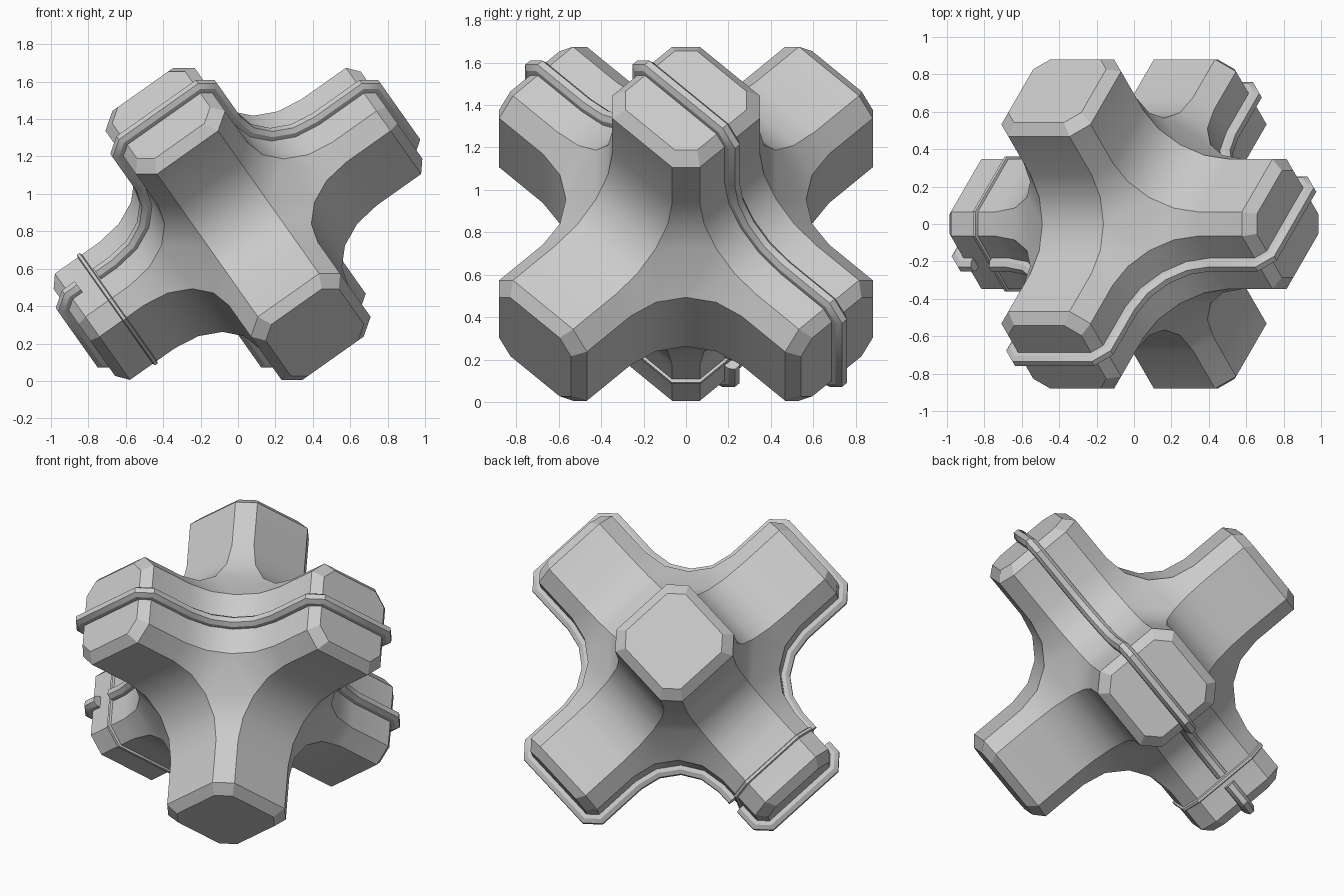
import bpy, bmesh
from math import sin, cos, pi, sqrt
from mathutils import Vector, Matrix

if "Cube" in bpy.data.objects:
    bpy.data.objects.remove(bpy.data.objects["Cube"])

W, C, R, L, E, N = 0.292, 0.092, 0.37, 1.006, 0.053, 4   # half width, chamfer, fillet, length, end bevel, fillet steps
Q, T = W - C, W + R

# Three perpendicular arm axes standing on a body diagonal
a, b = sqrt(2 / 3), sqrt(1 / 3)
AXES = [Vector((a * cos(k * 2 * pi / 3), a * sin(k * 2 * pi / 3), b)) for k in range(3)]
FRAME = Matrix.Translation((0, 0, 0.84)) @ Matrix(AXES).transposed().to_4x4()


def finish(name, bm):
    bmesh.ops.remove_doubles(bm, verts=bm.verts, dist=1e-4)
    bm.transform(FRAME)
    bmesh.ops.recalc_face_normals(bm, faces=bm.faces)
    me = bpy.data.meshes.new(name)
    bm.to_mesh(me)
    bm.free()
    ob = bpy.data.objects.new(name, me)
    bpy.context.collection.objects.link(ob)
    bpy.ops.object.select_all(action='DESELECT')
    ob.select_set(True)
    bpy.context.view_layer.objects.active = ob
    bpy.ops.object.shade_smooth_by_angle(angle=pi / 6)
    return ob


def face(bm, pts):
    bm.faces.new([bm.verts.new(p) for p in pts])


def place(i, j, vi, vj, vk):
    p = [0, 0, 0]
    p[i], p[j], p[3 - i - j] = vi, vj, vk
    return Vector(p)


def octagon(axis, t, scale=1):
    pts = [(W, -Q), (W, Q), (Q, W), (-Q, W), (-W, Q), (-W, -Q), (-Q, -W), (Q, -W)]
    return [place(axis, (axis + 1) % 3, t, u * scale, v * scale) for u, v in pts]


def bridge(bm, r1, r2):
    for k in range(len(r1)):
        n = (k + 1) % len(r1)
        face(bm, [r1[k], r1[n], r2[n], r2[k]])


def arc(off=0):
    r = R - off
    return [(T - r * sin(k * pi / 2 / N), T - r * cos(k * pi / 2 / N)) for k in range(N + 1)]


# Six-armed body
bm = bmesh.new()
for axis in range(3):
    for s in (-1, 1):
        rings = [octagon(axis, s * T), octagon(axis, s * (L - E)), octagon(axis, s * L, (W - E) / W)]
        bridge(bm, rings[0], rings[1])
        bridge(bm, rings[1], rings[2])
        face(bm, rings[2])
curve = arc()
signs = [(x, y, z) for x in (-1, 1) for y in (-1, 1) for z in (-1, 1)]
for i in range(3):                       # fillets between neighbouring arms
    j = (i + 1) % 3
    for si in (-1, 1):
        for sj in (-1, 1):
            for (u, v), (u2, v2) in zip(curve, curve[1:]):
                face(bm, [place(i, j, si * u, sj * v, -Q), place(i, j, si * u2, sj * v2, -Q),
                          place(i, j, si * u2, sj * v2, Q), place(i, j, si * u, sj * v, Q)])
for s in signs:                          # chamfers running into each inner corner
    flip = Matrix.Diagonal(s)
    for i in range(3):
        j, k = (i + 1) % 3, (i + 2) % 3
        for (u, v), (u2, v2) in zip(curve[:N // 2], curve[1:]):
            face(bm, [flip @ p for p in (place(i, j, u, v, Q), place(i, j, u2, v2, Q),
                                         place(i, k, u2, v2, Q), place(i, k, u, v, Q))])
    m = curve[N // 2]
    face(bm, [flip @ place(i, (i + 1) % 3, m[0], m[1], Q) for i in range(3)])
finish("six_arm_body", bm)


# Raised seam following the outline of four arms in one plane
def turn(k, p):
    for _ in range(k % 4):
        p = (-p[1], p[0])
    return p


def end_cap(k, off):
    d = off * 0.41
    pts = [(L - E + d, -W - off), (L + off, -W + E - d), (L + off, W - E + d), (L - E + d, W + off)]
    return [turn(k, p) for p in pts]


def long_path(off):
    pts = [(0.77, W + off)]
    for k in range(4):
        pts += [turn(k, p) for p in arc(off)]
        if k < 3:
            pts += end_cap(k + 1, off)
    return pts + [(0.76, -W - off)]


def cap_path(off):
    return [(0.83, -W - off)] + end_cap(0, off) + [(0.89, W + off)]


def seam(name, path):
    bm = bmesh.new()
    section = [(-0.02, -0.036), (0.025, -0.034), (0.05, -0.016), (0.05, 0.016), (0.025, 0.034), (-0.02, 0.036)]
    rails = [[Vector((-u, y, v)) for u, v in path(off)] for off, y in section]
    stations = list(zip(*rails))
    for s1, s2 in zip(stations, stations[1:]):
        bridge(bm, s1, s2)
    face(bm, stations[0])
    face(bm, stations[-1])
    finish(name, bm)


seam("outline_seam", long_path)
seam("arm_end_seam", cap_path)

# Thin band around the lower left arm
bm = bmesh.new()
rings = [octagon(0, -t, k) for t, k in ((0.775, 0.99), (0.782, 1.04), (0.798, 1.04), (0.805, 0.99))]
for r1, r2 in zip(rings, rings[1:]):
    bridge(bm, r1, r2)
face(bm, rings[0])
face(bm, rings[-1])
finish("arm_band", bm)
